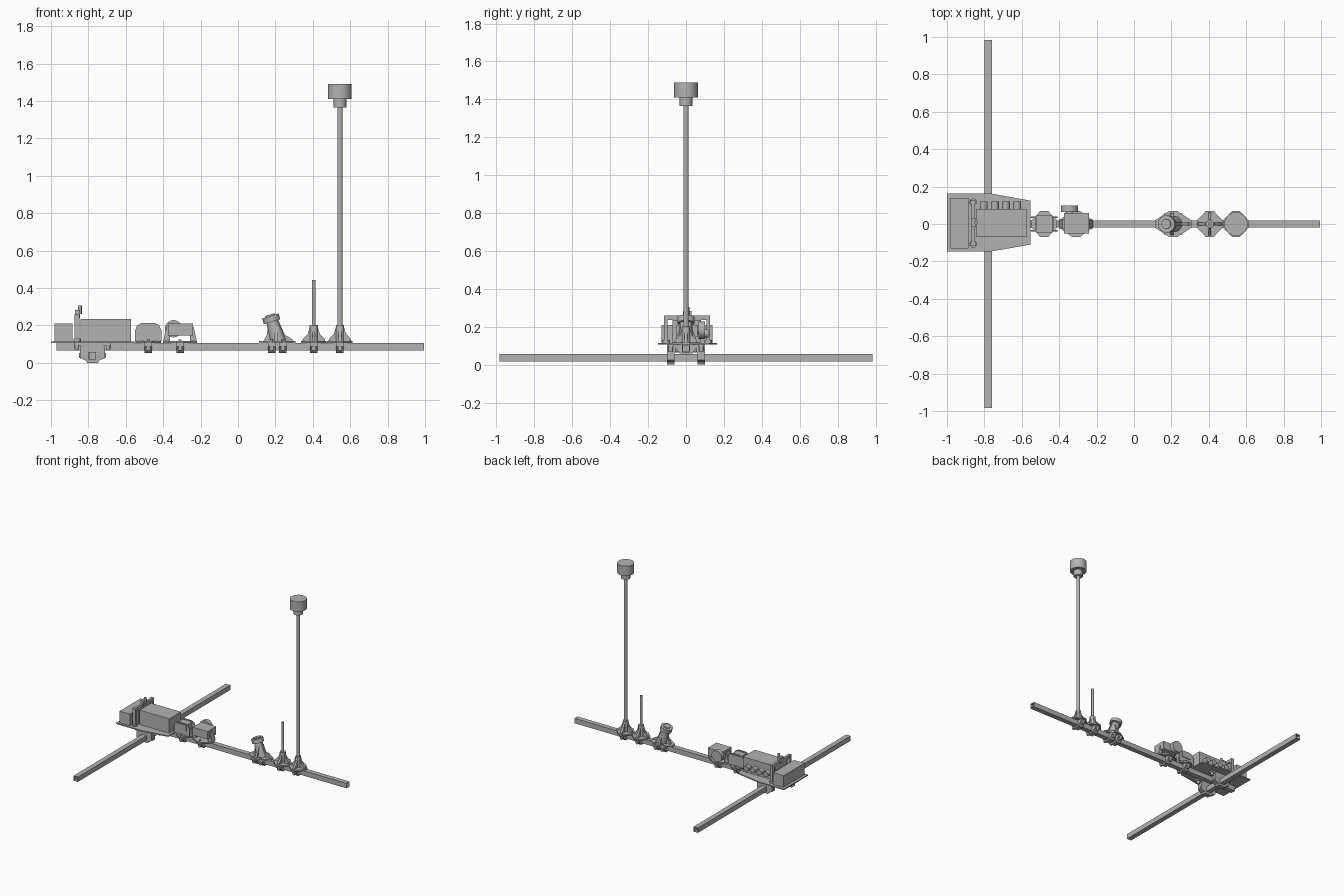
import bpy, bmesh, math
from mathutils import Vector, Matrix

if "Cube" in bpy.data.objects:
    bpy.data.objects.remove(bpy.data.objects["Cube"])

grey = bpy.data.materials.new("plain grey")
grey.use_nodes = True
colour = (0.45, 0.45, 0.45, 1)
grey.diffuse_color = colour
grey.node_tree.nodes["Principled BSDF"].inputs["Base Color"].default_value = colour


def finish(name, bm):
    bmesh.ops.recalc_face_normals(bm, faces=bm.faces)
    mesh = bpy.data.meshes.new(name)
    bm.to_mesh(mesh)
    bm.free()
    mesh.materials.append(grey)
    ob = bpy.data.objects.new(name, mesh)
    bpy.context.collection.objects.link(ob)
    return ob


def prism(name, pts, axis, lo, hi):
    """Extrude a 2D outline along an axis; the outline uses the other two axes in order."""
    bm = bmesh.new()
    verts = []
    for a, b in pts:
        p = [a, b]
        p.insert("xyz".index(axis), lo)
        verts.append(bm.verts.new(p))
    face = bm.faces.new(verts)
    new = bmesh.ops.extrude_face_region(bm, geom=[face])["geom"]
    shift = Vector([hi - lo if c == axis else 0 for c in "xyz"])
    bmesh.ops.translate(bm, vec=shift, verts=[v for v in new if isinstance(v, bmesh.types.BMVert)])
    return finish(name, bm)


def box(name, x0, x1, y0, y1, z0, z1):
    return prism(name, [(x0, y0), (x1, y0), (x1, y1), (x0, y1)], "z", z0, z1)


def rod(name, base, direction, length, r0, r1=None, sides=24):
    """Cylinder or cone standing on base and pointing along direction."""
    r1 = r0 if r1 is None else r1
    d = Vector(direction).normalized()
    bm = bmesh.new()
    m = Matrix.Translation(Vector(base) + d * length / 2) @ d.to_track_quat("Z", "Y").to_matrix().to_4x4()
    bmesh.ops.create_cone(bm, cap_ends=True, segments=sides, radius1=r0, radius2=r1, depth=length, matrix=m)
    for f in bm.faces:
        f.smooth = len(f.verts) == 4
    for e in bm.edges:
        e.smooth = all(f.smooth for f in e.link_faces)
    return finish(name, bm)


def tube(name, axis, centre, lo, hi, half=0.02, wall=0.003):
    """Hollow square tube along an axis."""
    bm = bmesh.new()
    corners = [(-1, -1), (1, -1), (1, 1), (-1, 1)]
    rings = []
    for r, t in ((half, lo), (half, hi), (half - wall, hi), (half - wall, lo)):
        ring = []
        for a, b in corners:
            p = [centre[0] + a * r, centre[1] + b * r]
            p.insert("xyz".index(axis), t)
            ring.append(bm.verts.new(p))
        rings.append(ring)
    for i in range(4):
        r, s = rings[i], rings[(i + 1) % 4]
        for k in range(4):
            j = (k + 1) % 4
            bm.faces.new((r[k], r[j], s[j], s[k]))
    return finish(name, bm)


def mirror_profile(half):
    return half + [(-a, b) for a, b in reversed(half)]


# Beams
CX = -0.778
tube("main_beam", "x", (0, 0.085), -0.97, 0.995)
tube("cross_beam", "y", (CX, 0.037), -0.985, 0.985)

# Clamps holding the cross beam
clamp = mirror_profile([(0.03, 0), (0.038, 0.014), (0.068, 0.025), (0.068, 0.07), (0.058, 0.105)])
for side, y in (("right", -0.08), ("left", 0.08)):
    prism("cross_clamp_" + side, [(CX + a, b) for a, b in clamp], "y", y - 0.02, y + 0.02)
    box("cross_clamp_ear_" + side, CX - 0.1, CX + 0.1, y - 0.015, y + 0.015, 0.092, 0.107)
    for s in (-1, 1):
        rod("cross_clamp_bolt", (CX + s * 0.083, y, 0.07), (0, 0, 1), 0.035, 0.012, sides=12)
        rod("cross_clamp_pin", (CX + s * 0.066, y, 0.04), (s, 0, 0), 0.006, 0.012, sides=12)

# Equipment deck
prism("deck", [(-1, -0.147), (-0.765, -0.147), (-0.553, -0.11), (-0.553, 0.125),
               (-0.765, 0.163), (-1, 0.163)], "z", 0.106, 0.115)
box("battery_box", -0.98, -0.885, -0.13, 0.14, 0.115, 0.21)
box("main_case", -0.842, -0.573, -0.07, 0.08, 0.115, 0.233)
for i in range(4):
    rod("case_connector", (-0.803 + i * 0.059, 0.08, 0.165), (0, 1, 0), 0.04, 0.021)

# Upright frame between the boxes
for y in (-0.107, 0.117):
    box("frame_post", -0.873, -0.847, y - 0.01, y + 0.01, 0.115, 0.258)
    rod("frame_foot", (-0.86, y, 0.115), (0, 0, 1), 0.015, 0.02, sides=12)
box("frame_rail", -0.868, -0.85, -0.117, 0.127, 0.235, 0.258)
box("frame_panel", -0.864, -0.852, -0.07, 0.08, 0.115, 0.24)
box("frame_tower", -0.872, -0.845, -0.015, 0.03, 0.24, 0.282)
rod("frame_tip", (-0.845, 0.008, 0.26), (0, 0, 1), 0.045, 0.01, sides=12)


def mount(x, half, straps):
    """Chamfered base plate on the beam, with bolted straps below it."""
    f = 0.02
    prism("mount_plate", [(x - half, -f), (x - f, -0.07), (x + f, -0.07), (x + half, -f),
                          (x + half, f), (x + f, 0.07), (x - f, 0.07), (x - half, f)], "z", 0.105, 0.116)
    for sx in straps:
        prism("mount_strap", mirror_profile([(0.026, 0.053), (0.034, 0.06), (0.055, 0.088), (0.055, 0.105)]),
              "x", sx - 0.02, sx + 0.02)
        for s in (-1, 1):
            rod("strap_bolt", (sx, s * 0.04, 0.076), (0, s, 0), 0.018, 0.012, sides=12)
            rod("plate_bolt", (sx, s * 0.05, 0.116), (0, 0, 1), 0.008, 0.008, sides=6)


# Small sensor in an arched bracket
X = -0.48
mount(X, 0.068, [X])
arch = mirror_profile([(0.07, 0.115), (0.07, 0.175), (0.058, 0.2), (0.035, 0.213)])
for y in (-0.036, 0.036):
    prism("arch_bracket", [(X + a, b) for a, b in arch], "y", y - 0.004, y + 0.004)
box("small_sensor", X - 0.043, X + 0.043, -0.045, 0.045, 0.155, 0.205)
box("small_sensor_base", X - 0.05, X + 0.05, -0.03, 0.03, 0.116, 0.155)

# Box sensor with a round drum at the back
X = -0.31
mount(X, 0.09, [X])
box("drum_sensor", -0.375, -0.24, -0.05, 0.06, 0.145, 0.21)
rod("drum", (-0.345, 0.065, 0.182), (0, 1, 0), 0.034, 0.046, sides=32)
rod("drum_shaft", (-0.345, 0.05, 0.182), (0, 1, 0), 0.02, 0.02)
for s in (-1, 1):
    prism("sensor_leg", [(X + s * a, b) for a, b in ((0.09, 0.115), (0.055, 0.115), (0.05, 0.195), (0.072, 0.195))],
          "y", -0.025, 0.025)

# Leaning lamp
X = 0.21
mount(X, 0.097, [0.18, 0.24])
lean = Vector((-0.3, 0, 0.95)).normalized()
foot = Vector((0.217, 0, 0.11))
rod("lamp_body", foot, lean, 0.13, 0.042, 0.03)
rod("lamp_rim", foot + lean * 0.115, lean, 0.032, 0.046, sides=32)
rod("lamp_lens", foot + lean * 0.147, lean, 0.008, 0.026)
prism("lamp_rib_long", [(0.135, 0.115), (0.3, 0.115), (0.285, 0.13), (0.25, 0.15), (0.215, 0.23),
                        (0.165, 0.23), (0.155, 0.15)], "y", -0.008, 0.008)
prism("lamp_rib_cross", mirror_profile([(0.06, 0.115), (0.055, 0.13), (0.03, 0.2)]), "x", 0.195, 0.211)


def pole_foot(x):
    """Socket with four sloping ribs."""
    mount(x, 0.068, [x])
    rod("pole_socket", (x, 0, 0.116), (0, 0, 1), 0.086, 0.022)
    rib = mirror_profile([(0.062, 0.115), (0.058, 0.128), (0.032, 0.155), (0.022, 0.19)])
    prism("pole_rib_long", [(x + a, b) for a, b in rib], "y", -0.008, 0.008)
    prism("pole_rib_cross", rib, "x", x - 0.008, x + 0.008)


# Short rod and tall mast
pole_foot(0.405)
rod("short_rod", (0.405, 0, 0.09), (0, 0, 1), 0.353, 0.01, sides=16)
pole_foot(0.545)
rod("mast", (0.545, 0, 0.11), (0, 0, 1), 1.26, 0.014)
rod("mast_neck", (0.545, 0, 1.365), (0, 0, 1), 0.046, 0.034, sides=32)
rod("mast_head", (0.545, 0, 1.41), (0, 0, 1), 0.08, 0.063, sides=40)
